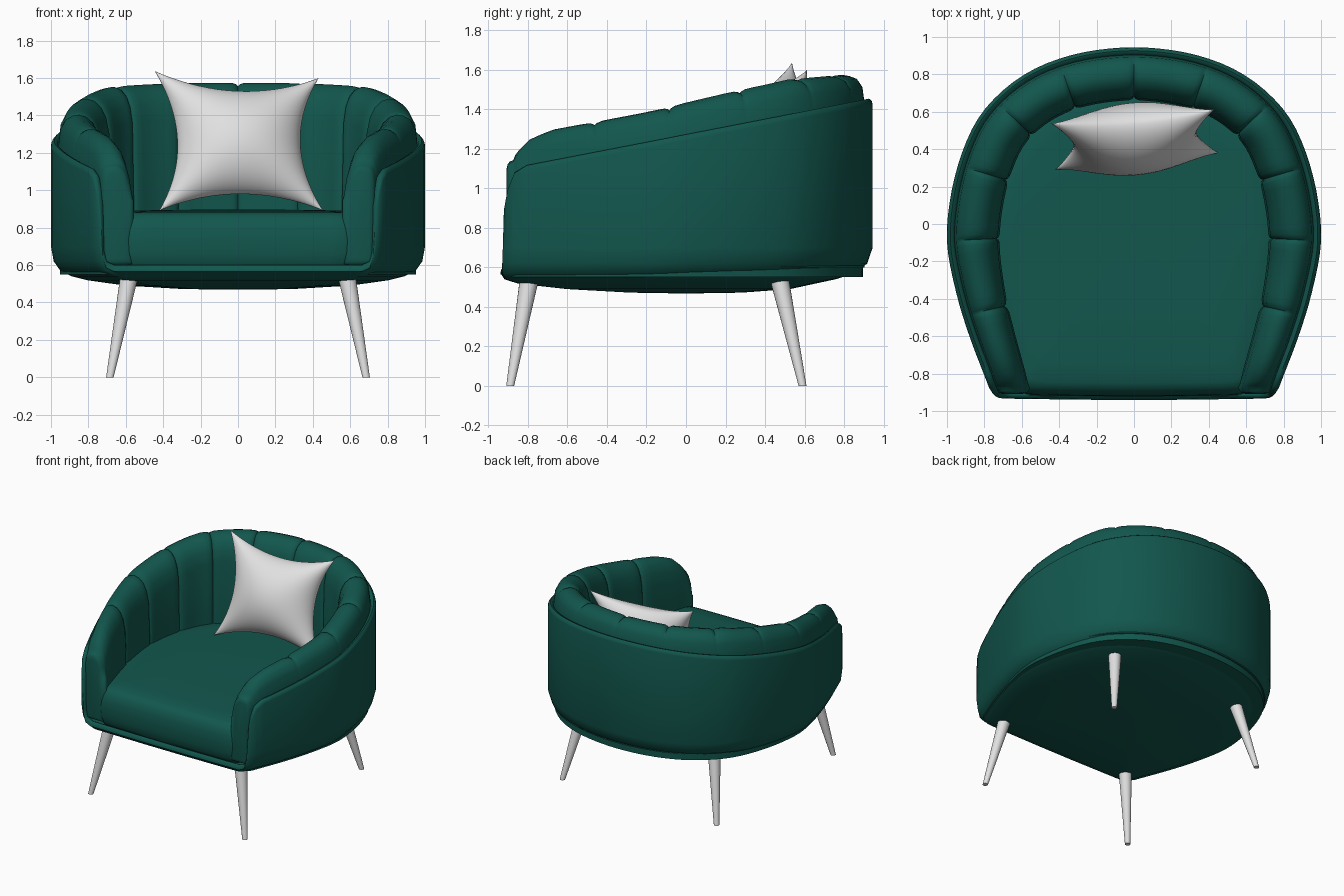
import bpy, bmesh, math
from mathutils import Vector, Euler

cube = bpy.data.objects.get("Cube")
if cube:
    bpy.data.objects.remove(cube, do_unlink=True)


def material(name, rgb):
    m = bpy.data.materials.new(name)
    m.use_nodes = True
    m.diffuse_color = (*rgb, 1)
    bsdf = m.node_tree.nodes["Principled BSDF"]
    bsdf.inputs["Base Color"].default_value = (*rgb, 1)
    bsdf.inputs["Roughness"].default_value = 0.7
    return m


green = material("deep green velvet", (0.006, 0.095, 0.075))
pale = material("pale grey", (0.75, 0.75, 0.75))


def finish(name, bm, mat, angle=50):
    bmesh.ops.recalc_face_normals(bm, faces=bm.faces)
    me = bpy.data.meshes.new(name)
    bm.to_mesh(me)
    bm.free()
    me.materials.append(mat)
    ob = bpy.data.objects.new(name, me)
    bpy.context.collection.objects.link(ob)
    bpy.ops.object.select_all(action="DESELECT")
    ob.select_set(True)
    bpy.context.view_layer.objects.active = ob
    bpy.ops.object.shade_smooth_by_angle(angle=math.radians(angle))
    return ob


def loft(name, rings, mat, angle=50):
    """Skin a stack of closed rings and cap both ends."""
    bm = bmesh.new()
    loops = [[bm.verts.new(p) for p in ring] for ring in rings]
    n = len(loops[0])
    for a, b in zip(loops, loops[1:]):
        for i in range(n):
            j = (i + 1) % n
            bm.faces.new((a[i], a[j], b[j], b[i]))
    bm.faces.new(loops[0])
    bm.faces.new(loops[-1])
    return finish(name, bm, mat, angle)


def lerp_table(table, v):
    if v <= table[0][0]:
        return table[0][1]
    for (a, p), (b, q) in zip(table, table[1:]):
        if v <= b:
            return p + (q - p) * (v - a) / (b - a)
    return table[-1][1]


# Plan outline of the left half, from the back centre to the front of the arm
KEYS = [(0, .945), (.2, .93), (.38, .89), (.55, .82), (.7, .715), (.83, .57), (.92, .38),
        (.98, .15), (1, -.1), (.95, -.37), (.88, -.6), (.8, -.81), (.775, -.875)]
keys = [Vector(k) for k in KEYS]
ext = [Vector((-.2, .93))] + keys + [2 * keys[-1] - keys[-2]]
dense = []
for a, b, c, d in zip(ext, ext[1:], ext[2:], ext[3:]):
    for k in range(8):
        t = k / 8
        dense.append(b + .5 * t * ((c - a) + t * ((2 * a - 5 * b + 4 * c - d)
                                                  + t * (3 * (b - c) + d - a))))
dense.append(keys[-1])
dist = [0]
for p, q in zip(dense, dense[1:]):
    dist.append(dist[-1] + (q - p).length)


def outline(t):
    """Point on the outline, t = -1 (right arm) to 1 (left arm)."""
    s = min(abs(t), 1) * dist[-1]
    p = Vector([lerp_table([(u, v[i]) for u, v in zip(dist, dense)], s) for i in (0, 1)])
    return Vector((math.copysign(p.x, t) if t else 0, p.y))


SHELL_TOP = [(-.93, .97), (-.9, 1.05), (-.85, 1.11), (.95, 1.455)]
PAD_TOP = [(-.88, 1.13), (-.86, 1.18), (-.8, 1.245), (-.7, 1.295), (-.5, 1.335),
           (-.1, 1.41), (.3, 1.495), (.6, 1.55), (.95, 1.575)]

# Outer shell: bowl base, wall and rounded rim, low across the front
half = [(*outline(i / 36), None) for i in range(37)]
half = [(x, y, lerp_table(SHELL_TOP, y)) for x, y, _ in half]
half += [(.755, -.907, 1.0), (.738, -.922, .92), (.724, -.929, .68), (.705, -.932, .62),
         (.66, -.934, .6), (.45, -.937, .6), (.2, -.94, .6)]
ring = half + [(-x, y, z) for x, y, z in reversed(half[1:])]
count = len(ring)
inward = []
for i in range(count):
    p, q = Vector(ring[i - 1][:2]), Vector(ring[(i + 1) % count][:2])
    t = (q - p).normalized()
    inward.append(Vector((t.y, -t.x)))
shell = []
for s, yc, z in [(.04, 0, .468), (.3, 0, .472), (.6, -.1, .49), (.8, -.5, .518), (.89, -.75, .54),
                 (.95, -.85, .57), (.985, -.85, .62), (1, -.85, .7)]:
    shell.append([(x * s, yc + (y - yc) * s, min(z, top - .035)) for x, y, top in ring])
for d, drop in [(0, .03), (.004, .012), (.018, 0), (.034, .006), (.045, .03), (.05, None)]:
    shell.append([(x + n.x * d, y + n.y * d, .55 if drop is None else top - drop)
                  for (x, y, top), n in zip(ring, inward)])
loft("outer_shell", shell, green, 60)


# Channelled inner padding: twelve puffed panels with narrow seams
def pad_section(t, groove, dy=0, k=1):
    p = outline(t)
    tan = (outline(min(t + .01, 1)) - outline(max(t - .01, -1))).normalized()
    n = Vector((tan.y, -tan.x))
    if n.dot(p) > 0:
        n = -n
    n.y *= max(0, min(1, (p.y + .85) / .5))
    n.normalize()
    zs, zt = lerp_table(SHELL_TOP, p.y), lerp_table(PAD_TOP, p.y) - groove
    w = lerp_table([(-.88, .17), (-.5, .2), (-.1, .235)], p.y) - groove
    h = zt - zs
    prof = [(0, .6), (0, zs - .03), (.05, zs + .5 * h), (.17, zs + .84 * h), (.32, zt - .006),
            (.47, zt), (.64, zt - .012), (.8, zt - .045), (.92, zt - .1), (1, zt - .19),
            (1.04, .95), (1.04, .6)]
    out = []
    for u, z in prof:
        d = .04 + w * (.5 + (u - .5) * k)
        z = .85 + (z - .85) * (1 - (1 - k) * .35)
        out.append((p.x + n.x * d, p.y + n.y * d + dy, z))
    return out


PANELS = 6
steps = [0, .025, .08, .2, .35, .5, .65, .8, .92, .975]
stations = [(i + f) / PANELS for i in range(-PANELS, PANELS) for f in steps]
pads = []
for t in stations + [1]:
    f = (t * PANELS) % 1
    g = .018 * abs(2 * f - 1) ** 14 if abs(t) < .995 else 0
    pads.append(pad_section(t, g))
ends = [(-.018, .93), (-.028, .8), (-.033, .6)]
pads = ([pad_section(-1, 0, *e) for e in reversed(ends)] + pads
        + [pad_section(1, 0, *e) for e in ends])
loft("channelled_padding", pads, green, 60)

# Seat cushion
seat = [outline(i / 30) for i in range(31)]
seat = [Vector((p.x * .8, p.y * (.8 if p.y > 0 else 1))) for p in seat]
seat += [Vector(v) for v in [(.6, -.9), (.57, -.912), (.5, -.917), (.3, -.92), (0, -.922)]]
seat += [Vector((-p.x, p.y)) for p in reversed(seat[1:-1])]
levels = [(.96, .57), (.985, .61), (.997, .66), (1, .73), (.995, .79), (.98, .835),
          (.955, .865), (.92, .88), (.8, .888), (.5, .895), (.1, .898)]
loft("seat_cushion", [[(p.x * s, p.y * s, z) for p in seat] for s, z in levels], green, 60)

# Tapered splayed legs
for side, sx in (("left", 1), ("right", -1)):
    for end, top_y, foot_y in (("front", -.795, -.89), ("back", .475, .59)):
        rings = []
        for r, x, y, z in ((.02, .685, foot_y, 0), (.048, .583, top_y, .53)):
            rings.append([(sx * x + r * math.cos(a), y + r * math.sin(a), z)
                          for a in (math.tau * i / 20 for i in range(20))])
        loft(f"{end}_{side}_leg", rings, pale, 40)

# Scatter cushion: pinched square, puffed on both sides
N = 28
bm = bmesh.new()
turn = Euler((-.32, -.0, .1)).to_matrix()
centre = Vector((.005, .455, 1.255))
for face in (-1, 1):
    grid = []
    for i in range(N + 1):
        row = []
        for j in range(N + 1):
            u, v = (math.sin((2 * k / N - 1) * math.pi / 2) for k in (i, j))
            x = .44 * u * (1 - .25 * (1 - v * v))
            z = .383 * v * (1 - .25 * (1 - u * u)) - .02 * u * (v > 0) * v
            puff = .185 * max(0, (1 - u * u) * (1 - v * v)) ** .6
            row.append(bm.verts.new(centre + turn @ Vector((x, face * puff, z))))
        grid.append(row)
    for i in range(N):
        for j in range(N):
            bm.faces.new((grid[i][j], grid[i + 1][j], grid[i + 1][j + 1], grid[i][j + 1]))
bmesh.ops.remove_doubles(bm, verts=bm.verts, dist=.0005)
finish("scatter_cushion", bm, pale, 70)
